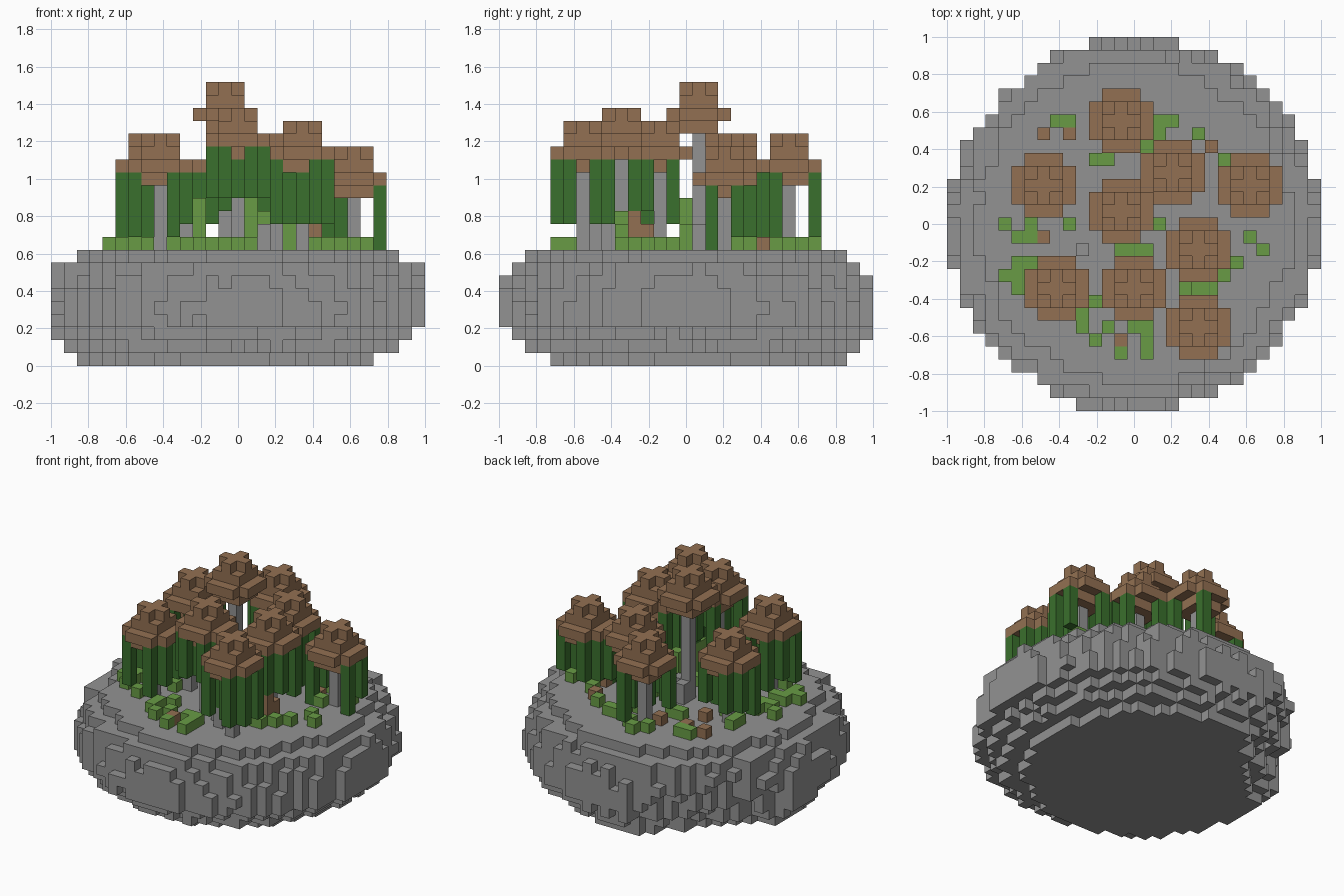
import bpy, bmesh, random

random.seed(4)
if "Cube" in bpy.data.objects:
    bpy.data.objects.remove(bpy.data.objects["Cube"], do_unlink=True)

S = 2 / 29       # block size
GROUND = 9       # first layer above the rock


def material(name, color):
    m = bpy.data.materials.new(name)
    m.use_nodes = True
    m.diffuse_color = (*color, 1)
    m.node_tree.nodes["Principled BSDF"].inputs["Base Color"].default_value = (*color, 1)
    return m


STONE = material("stone gray", (.29, .29, .29))
BROWN = material("bark brown", (.29, .163, .085))
VINE = material("dark green", (.042, .16, .026))
BUSH = material("light green", (.14, .33, .06))


def blocks(name, cells, mat):
    """Make one object from a set of grid cells, keeping only outer faces."""
    bm, cache = bmesh.new(), {}

    def vert(p):
        if p not in cache:
            cache[p] = bm.verts.new((p[0] * S, p[1] * S, (p[2] + .5) * S))
        return cache[p]

    for cell in sorted(cells):
        for a in range(3):
            b, c = (a + 1) % 3, (a + 2) % 3
            for sign in (-1, 1):
                near = list(cell)
                near[a] += sign
                if tuple(near) in cells:
                    continue
                corners = []
                for u, v in ((-.5, -.5), (.5, -.5), (.5, .5), (-.5, .5))[::sign]:
                    p = list(cell)
                    p[a] += sign * .5
                    p[b] += u
                    p[c] += v
                    corners.append(vert(tuple(p)))
                bm.faces.new(corners)
    mesh = bpy.data.meshes.new(name)
    bm.to_mesh(mesh)
    bm.free()
    mesh.materials.append(mat)
    ob = bpy.data.objects.new(name, mesh)
    bpy.context.collection.objects.link(ob)
    return ob


def patch(x, y, z, r, corner):
    """Square layer of half-width r, keeping cells with |i| + |j| <= corner."""
    return {(x + i, y + j, z) for i in range(-r, r + 1) for j in range(-r, r + 1)
            if abs(i) + abs(j) <= corner}


def column(x, y, low, high):
    return {(x, y, z) for z in range(low, high)}


# Rock island: stacked rough discs, (radius, sideways shift, roughness)
layers = [(11.4, 1, .2), (12.7, .5, .3), (13.7, .5, .3), (14.4, 0, .2), (14.45, 0, .15),
          (14.3, 0, .2), (14.1, 0, .25), (13.7, 0, .4), (12.3, 0, .25)]
span = range(-14, 15)
rough = {(x, y): random.uniform(-1, 1) for x in span for y in span}
rock = set()
for z, (radius, shift, jitter) in enumerate(layers):
    for (x, y), n in rough.items():
        # The underside slopes away at the back right corner
        sloped = (y - x) / 2 ** .5 > 10.6 + .58 * z + n * .6
        if not sloped and (x + shift) ** 2 + (y - shift) ** 2 <= (radius + n * jitter) ** 2:
            rock.add((x, y, z))
blocks("rock_island", rock, STONE)

# Trees: (x, y, lowest canopy layer, bare spots without a vine)
spots = [(i, j) for i in range(-2, 3) for j in range(-2, 3) if abs(i * j) == 2]
trees = [(-1, 8, 14, [(-2, 1), (2, 1), (-1, 2)]), (-7, 3, 14, [(1, 2)]),
         (3, 4, 14, [(1, 2)]), (9, 3, 13, [(-1, -2), (1, -2), (1, 2)]),
         (-1, 1, 18, spots), (5, -2, 15, [(-1, 2), (1, 2)]),
         (-6, -5, 14, [(-1, -2)]), (0, -5, 16, [(-2, 1)]), (5, -8, 15, [(-1, -2)])]
for n, (x, y, k, bare) in enumerate(trees, 1):
    blocks(f"trunk_{n}", column(x, y, GROUND, k), STONE)
    canopy = (patch(x, y, k, 1, 2) | patch(x, y, k + 1, 2, 3)
              | patch(x, y, k + 2, 1, 2) | patch(x, y, k + 3, 1, 1))
    blocks(f"canopy_{n}", canopy, BROWN)
    vines = set()
    for i, j in spots:
        if (i, j) not in bare:
            vines |= column(x + i, y + j, k - random.choice((3, 4, 4)), k + 1)
    if vines:
        blocks(f"vines_{n}", vines, VINE)

# Short vines hanging close to two of the front trunks
blocks("inner_vines", column(0, -6, 13, 16) | column(5, -9, 11, 15), VINE)

# Bushes on the ground, a few of them taller
low = [(-6, 8), (-5, 8), (-8, 4), (-3, 5), (-2, 5), (2, 8), (3, 8), (2, 7), (1, 6),
       (5, 7), (-10, 0), (-8, 0), (-9, -1), (-8, -1), (-5, 0), (-9, -3), (-8, -3),
       (-10, -4), (-9, -4), (-9, -5), (-1, -2), (0, -2), (1, -2), (9, -1), (10, -2),
       (8, -3), (7, -4), (5, -5), (6, -5), (-3, -6), (-4, -8), (-4, -7), (-2, -8),
       (-3, -9), (0, -8), (1, -8), (1, -9), (1, -10), (-1, -10), (-1, 10), (0, 9),
       (-2, 9), (7, 5), (10, 4), (8, 2), (-7, -6), (-5, -3), (0, -4), (4, -1),
       (-8, 3), (-6, 2)]
bushes = {(x, y, GROUND) for x, y in low}
tall = {(1, 0): 4, (2, 2): 2, (-3, 0): 4, (2, -4): 3, (2, -5): 3, (2, 0): 2, (4, -5): 2}
for (x, y), h in tall.items():
    bushes |= column(x, y, GROUND, GROUND + h)
blocks("bushes", bushes, BUSH)

# Loose dirt blocks and stones between the trunks
dirt = [(-7, 7), (-5, 7), (-7, -1), (-1, -9), (6, 6), (7, 3), (-2, 7), (-5, 4)]
clods = {(x, y, GROUND) for x, y in dirt}
clods |= column(6, -4, GROUND, GROUND + 3) | column(6, -3, GROUND, GROUND + 2)
blocks("dirt_blocks", clods, BROWN)
stones = set()
for x, y in ((0, 1), (-1, 2), (3, -7), (2, -6), (-4, -2)):
    stones |= column(x, y, GROUND, GROUND + 2)
blocks("loose_stones", stones, STONE)
